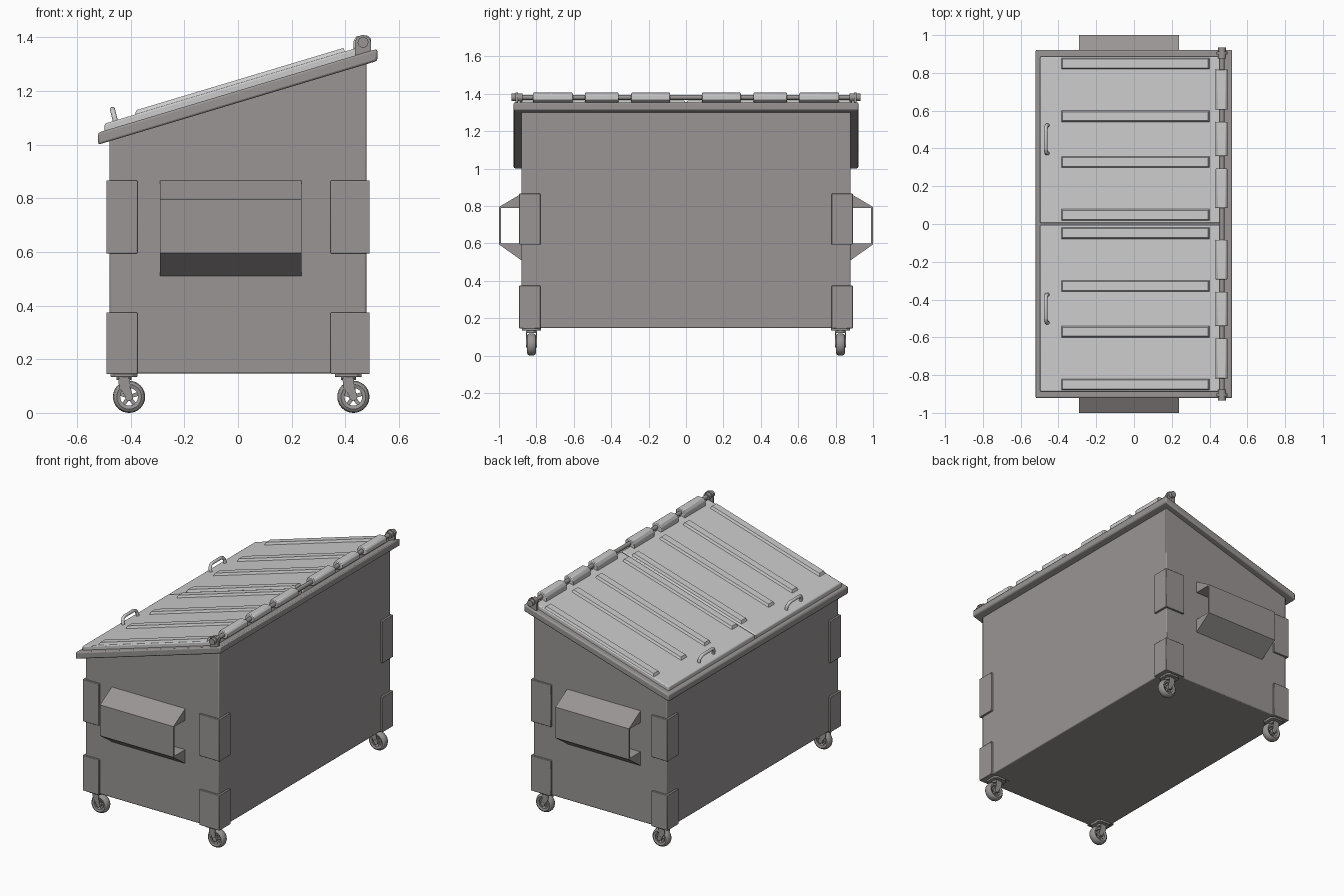
import bpy, bmesh, math
from mathutils import Vector

if "Cube" in bpy.data.objects:
    bpy.data.objects.remove(bpy.data.objects["Cube"])

# Darker warm grey for the steel parts; the lids keep the default grey
STEEL = bpy.data.materials.new("painted_steel")
STEEL.diffuse_color = (0.32, 0.30, 0.295, 1)
STEEL.use_nodes = True
STEEL.node_tree.nodes["Principled BSDF"].inputs["Base Color"].default_value = STEEL.diffuse_color


def finish(name, bm, bevel=0.0):
    bmesh.ops.recalc_face_normals(bm, faces=bm.faces)
    me = bpy.data.meshes.new(name)
    bm.to_mesh(me)
    bm.free()
    ob = bpy.data.objects.new(name, me)
    bpy.context.collection.objects.link(ob)
    if "lid" not in name and "sleeve" not in name:
        me.materials.append(STEEL)
    if bevel:
        m = ob.modifiers.new("bevel", 'BEVEL')
        m.width, m.segments, m.limit_method = bevel, 2, 'ANGLE'
    return ob


def prism(name, pts, a, b, axis='Y', bevel=0.0):
    """Extrude a 2D profile (XZ along Y, YZ along X, or XY along Z) from a to b."""
    place = {'Y': lambda p, t: (p[0], t, p[1]),
             'X': lambda p, t: (t, p[0], p[1]),
             'Z': lambda p, t: (p[0], p[1], t)}[axis]
    return loft(name, [place(p, a) for p in pts], [place(p, b) for p in pts], bevel)


def loft(name, lower, upper, bevel=0.0):
    """Closed solid between two matching loops."""
    bm = bmesh.new()
    lo = [bm.verts.new(p) for p in lower]
    hi = [bm.verts.new(p) for p in upper]
    bm.faces.new(lo)
    bm.faces.new(hi)
    for i in range(len(lo)):
        j = (i + 1) % len(lo)
        bm.faces.new((lo[i], lo[j], hi[j], hi[i]))
    return finish(name, bm, bevel)


def rect(x0, x1, y0, y1):
    return [(x0, y0), (x1, y0), (x1, y1), (x0, y1)]


def circle(cx, cz, r, n=24):
    return [(cx + r * math.cos(2 * math.pi * i / n), cz + r * math.sin(2 * math.pi * i / n)) for i in range(n)]


def top(x, h=0.0):
    """Height of the sloping rim top at x, plus h."""
    return 1.045 + 0.30 * (x + 0.52) + h


def sloped(x0, x1, h0, h1):
    return [(x0, top(x0, h0)), (x1, top(x1, h0)), (x1, top(x1, h1)), (x0, top(x0, h1))]


def ring(name, cx, cy, cz, profile, n=32):
    """Revolve a closed (radius, y) profile about a Y axis."""
    bm = bmesh.new()
    rows = []
    for i in range(n):
        a = 2 * math.pi * i / n
        rows.append([bm.verts.new((cx + r * math.cos(a), cy + y, cz + r * math.sin(a))) for r, y in profile])
    m = len(profile)
    for i in range(n):
        p, q = rows[i], rows[(i + 1) % n]
        for k in range(m):
            bm.faces.new((p[k], p[(k + 1) % m], q[(k + 1) % m], q[k]))
    return finish(name, bm)


def rib(name, x0, x1, y0, y1, h0, h1, d):
    """Raised lid rib with sides tapered inward by d."""
    return loft(name, [(x, y, top(x, h0)) for x, y in rect(x0, x1, y0, y1)],
                [(x, y, top(x, h1)) for x, y in rect(x0 + d, x1 - d, y0 + d, y1 - d)])


# Container body and its overhanging sloped rim
prism("body", [(-0.478, 0.147), (0.478, 0.147), (0.478, top(0.478, -0.02)), (-0.478, top(-0.478, -0.02))],
      -0.88, 0.88, bevel=0.006)
prism("rim", sloped(-0.521, 0.519, -0.045, 0.0), -0.922, 0.922, bevel=0.008)

for s, side in ((-1, "front"), (1, "rear")):
    # Fork pocket: outer plate, upper and lower sloped gussets
    for part, pts in (("plate", [(0.99, 0.6), (1.0, 0.595), (1.0, 0.795), (0.99, 0.79)]),
                      ("top", [(0.87, 0.79), (0.99, 0.79), (1.0, 0.795), (0.88, 0.866), (0.87, 0.866)]),
                      ("bottom", [(0.87, 0.6), (0.99, 0.6), (1.0, 0.595), (0.88, 0.51), (0.87, 0.51)])):
        prism(f"{side}_pocket_{part}", [(s * y, z) for y, z in pts], -0.29, 0.237, 'X')

    # Lid panel with ribs
    prism(f"{side}_lid", sloped(-0.497, 0.462, -0.01, 0.026), s * 0.004, s * 0.887, bevel=0.006)
    for i, y in enumerate((0.048, 0.328, 0.57, 0.85)):
        rib(f"{side}_lid_rib_{i}", -0.388, 0.402, s * y - 0.033, s * y + 0.033, 0.02, 0.041, 0.01)

    # Lid handle
    cu = bpy.data.curves.new(f"{side}_lid_handle", 'CURVE')
    cu.dimensions, cu.bevel_depth, cu.bevel_resolution = '3D', 0.01, 3
    path = [(0, -0.074), (0.025, -0.074), (0.041, -0.063), (0.047, -0.045),
            (0.047, 0.045), (0.041, 0.063), (0.025, 0.074), (0, 0.074)]
    sp = cu.splines.new('POLY')
    sp.points.add(len(path) - 1)
    for p, (h, y) in zip(sp.points, path):
        p.co = (-0.456 - 0.25 * h, s * 0.448 + y, top(-0.456, 0.02) + h, 1)
    cu.use_fill_caps = True
    bpy.context.collection.objects.link(bpy.data.objects.new(f"{side}_lid_handle", cu))

    # Hinge sleeves, end bracket, collar and nut
    sleeve = [(0.432, 1.345), (0.43, 1.385), (0.442, 1.405), (0.485, 1.406), (0.496, 1.395),
              (0.496, 1.368), (0.48, 1.36)]
    for i, (a, b) in enumerate(((0.085, 0.293), (0.36, 0.54), (0.605, 0.818))):
        prism(f"{side}_hinge_sleeve_{i}", sleeve, s * a, s * b, bevel=0.004)
    arc = [(0.466 + 0.03 * math.cos(math.radians(a)), 1.378 + 0.03 * math.sin(math.radians(a)))
           for a in range(0, 181, 20)]
    prism(f"{side}_hinge_bracket", arc + [(0.436, 1.32), (0.496, 1.34)], s * 0.897, s * 0.912)
    prism(f"{side}_hinge_collar", circle(0.466, 1.381, 0.022), s * 0.875, s * 0.897)
    prism(f"{side}_hinge_nut", circle(0.466, 1.381, 0.02, 16), s * 0.912, s * 0.934)

    for t, end, px in ((-1, "left", -0.375), (1, "right", 0.345)):
        tag = f"{side}_{end}"
        # Corner reinforcement plates
        for lvl, z0, z1 in (("lower", 0.145, 0.374), ("upper", 0.594, 0.866)):
            prism(f"{tag}_{lvl}_corner_plate", rect(*sorted((px, t * 0.491)), *sorted((s * 0.778, s * 0.892))),
                  z0, z1, 'Z', 0.003)

        # Caster mounting plate, swivel and fork
        cx, cy, cz = (-0.406 if t < 0 else 0.43), s * 0.826, 0.06
        sx, w, c = cx - 0.019, 0.05, 0.018
        octo = [(sx + a, cy + b) for a, b in ((-w, c - w), (c - w, -w), (w - c, -w), (w, c - w),
                                              (w, w - c), (w - c, w), (c - w, w), (-w, w - c))]
        prism(f"{tag}_caster_mount", octo, 0.134, 0.15, 'Z', 0.003)
        prism(f"{tag}_caster_swivel", circle(sx, cy, 0.028), 0.122, 0.136, 'Z')
        arm = [(sx - 0.022, 0.13), (sx + 0.022, 0.13), (sx + 0.022, 0.1), (cx + 0.013, 0.066), (cx + 0.009, 0.053),
               (cx - 0.004, 0.05), (cx - 0.013, 0.06), (sx - 0.018, 0.095)]
        for k, part in ((-1, "outer"), (1, "inner")):
            prism(f"{tag}_caster_arm_{part}", arm, cy + k * 0.025, cy + k * 0.029)

        # Caster wheel: tyre, axle hub and spokes
        ring(f"{tag}_tyre", cx, cy, cz,
             [(0.033, -0.021), (0.046, -0.025), (0.054, -0.02), (0.059, -0.01), (0.06, 0),
              (0.059, 0.01), (0.054, 0.02), (0.046, 0.025), (0.033, 0.021)])
        prism(f"{tag}_axle", circle(cx, cz, 0.015, 16), cy - 0.03, cy + 0.03)
        for k in range(5):
            a = math.radians(90 + 72 * k)
            u, v = Vector((math.cos(a), math.sin(a))), Vector((-math.sin(a), math.cos(a))) * 0.007
            o = Vector((cx, cz))
            prism(f"{tag}_spoke_{k}", [o + u * 0.01 - v, o + u * 0.037 - v, o + u * 0.037 + v, o + u * 0.01 + v],
                  cy - 0.014, cy + 0.014)

# Hinge rod running the full length
prism("hinge_rod", circle(0.466, 1.381, 0.013, 16), -0.925, 0.925)

# Smooth rounded parts, keep hard edges
for ob in bpy.context.scene.objects:
    ob.select_set(ob.type == 'MESH')
bpy.context.view_layer.objects.active = bpy.data.objects["body"]
bpy.ops.object.shade_smooth_by_angle(angle=math.radians(28))
